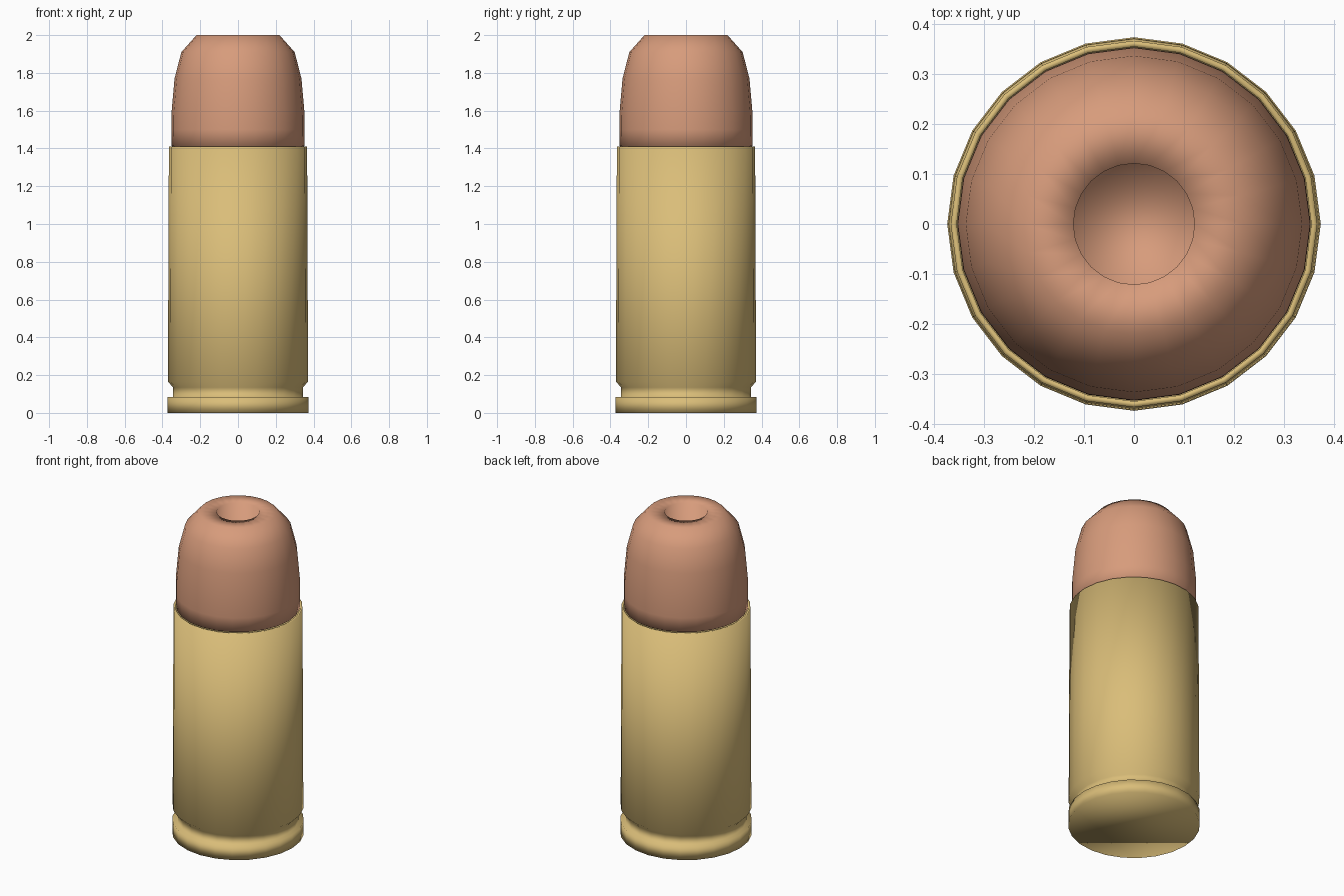
import bpy
import bmesh
from math import cos, sin, tau

SIDES = 24

if "Cube" in bpy.data.objects:
    bpy.data.objects.remove(bpy.data.objects["Cube"], do_unlink=True)


def make_material(name, colour):
    mat = bpy.data.materials.new(name)
    mat.use_nodes = True
    mat.diffuse_color = (*colour, 1)
    mat.node_tree.nodes["Principled BSDF"].inputs["Base Color"].default_value = (*colour, 1)
    return mat


def lathe(name, profile, mat):
    """Spin (radius, height) points, bottom outside to top inside, and cap both ends."""
    bm = bmesh.new()
    rings = []
    for r, z in profile:
        rings.append([bm.verts.new((r * cos(tau * i / SIDES), r * sin(tau * i / SIDES), z))
                      for i in range(SIDES)])
    for low, high in zip(rings, rings[1:]):
        for i in range(SIDES):
            j = (i + 1) % SIDES
            bm.faces.new((low[i], low[j], high[j], high[i]))
    bm.faces.new(rings[0][::-1])
    bm.faces.new(rings[-1])
    for face in bm.faces:
        face.smooth = True
    mesh = bpy.data.meshes.new(name)
    bm.to_mesh(mesh)
    bm.free()
    mesh.materials.append(mat)
    obj = bpy.data.objects.new(name, mesh)
    bpy.context.collection.objects.link(obj)
    return obj


brass = make_material("brass", (0.70, 0.51, 0.19))
copper = make_material("copper", (0.68, 0.33, 0.20))

# Case: rim, extractor groove, chamfer, tapered wall, lip and hollow mouth
lathe("case", [
    (0.373, 0), (0.373, 0.083), (0.343, 0.083), (0.343, 0.135),
    (0.371, 0.165), (0.366, 1.41), (0.354, 1.41), (0.354, 1.3),
], brass)

# Bullet: rounded nose with a flat tip and a hollow point
lathe("bullet", [
    (0.33, 1.405), (0.351, 1.412), (0.353, 1.5), (0.352, 1.59), (0.336, 1.77),
    (0.30, 1.91), (0.22, 2.0), (0.121, 2.0), (0.121, 1.8),
], copper)
